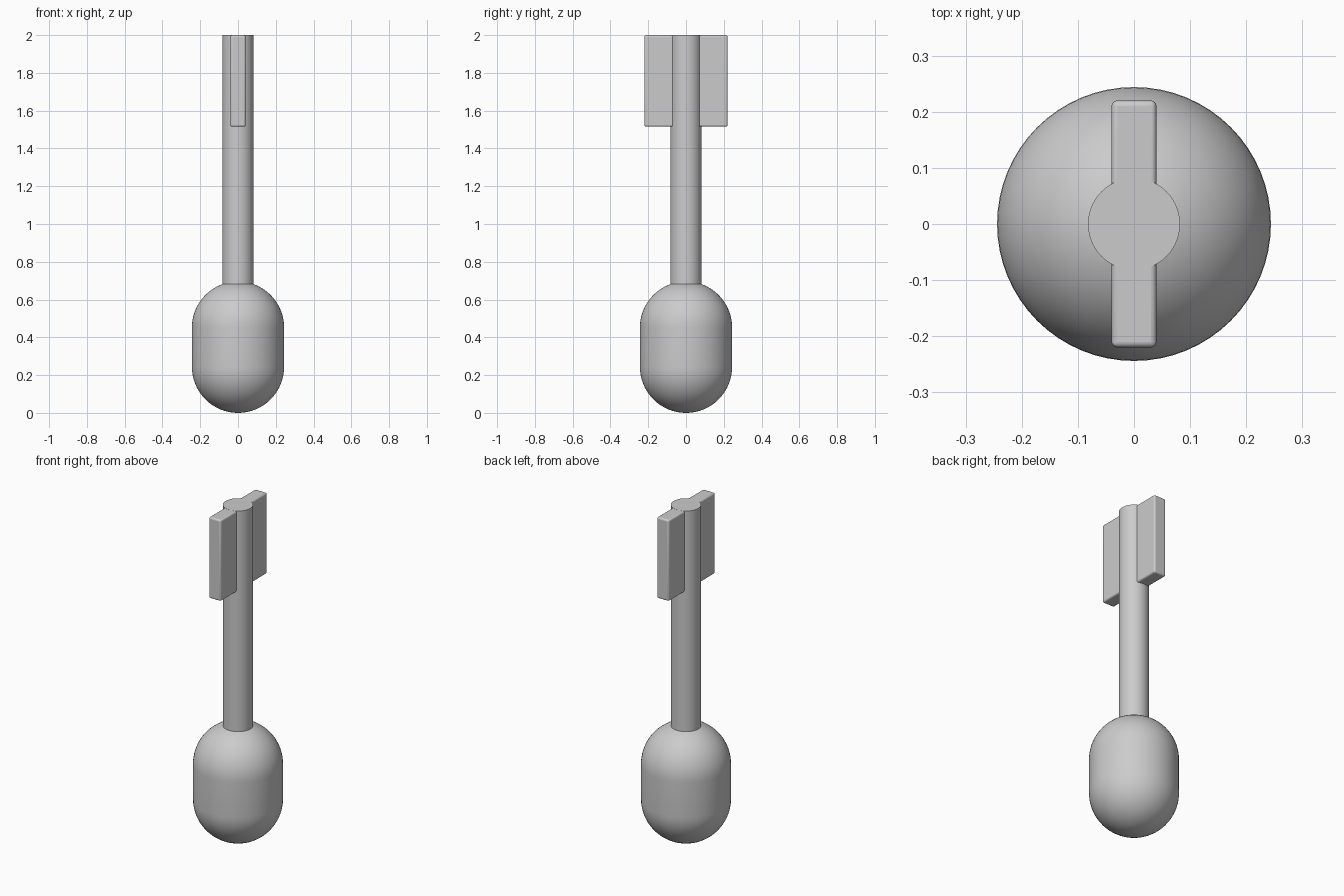
import bpy, bmesh, math

cube = bpy.data.objects.get("Cube")
if cube:
    bpy.data.objects.remove(cube, do_unlink=True)

GREY = (0.6, 0.6, 0.6, 1)
grey = bpy.data.materials.new("plain grey")
grey.use_nodes = True
grey.diffuse_color = GREY
grey.node_tree.nodes["Principled BSDF"].inputs["Base Color"].default_value = GREY


def finish(obj, name):
    obj.name = obj.data.name = name
    obj.data.materials.append(grey)
    bpy.ops.object.select_all(action="DESELECT")
    obj.select_set(True)
    bpy.context.view_layer.objects.active = obj
    bpy.ops.object.shade_smooth_by_angle(angle=math.radians(35))


# Capsule head: a sphere split at its equator and stretched
RADIUS, TOP_CENTRE = 0.244, 0.452
bpy.ops.mesh.primitive_uv_sphere_add(segments=64, ring_count=32, radius=RADIUS)
head = bpy.context.object
bm = bmesh.new()
bm.from_mesh(head.data)
equator = [e for e in bm.edges if all(abs(v.co.z) < 1e-4 for v in e.verts)]
ring = bmesh.ops.extrude_edge_only(bm, edges=equator)["geom"]
ring_verts = {g for g in ring if isinstance(g, bmesh.types.BMVert)}
old_verts = {v for e in equator for v in e.verts}
# Reattach the upper half to the new ring, leaving a straight wall between
upper = [f for f in bm.faces if f.calc_center_median().z > 1e-4]
bmesh.ops.split(bm, geom=upper)
for v in {v for f in bm.faces if f.calc_center_median().z > 1e-4 for v in f.verts} | ring_verts:
    v.co.z += TOP_CENTRE - RADIUS
bmesh.ops.remove_doubles(bm, verts=bm.verts[:], dist=1e-4)
bmesh.ops.recalc_face_normals(bm, faces=bm.faces[:])
for v in bm.verts:
    v.co.z += RADIUS
bm.to_mesh(head.data)
bm.free()
finish(head, "capsule_head")

# Round shaft, sunk into the head
BASE, TOP = 0.6, 2.0
bpy.ops.mesh.primitive_cylinder_add(vertices=64, radius=0.082, depth=TOP - BASE,
                                    location=(0, 0, (TOP + BASE) / 2))
finish(bpy.context.object, "shaft")

# Flat fins on both sides of the shaft, with softened edges
LOW, HIGH = 1.515, 1.9995
bpy.ops.mesh.primitive_cube_add(size=1, location=(0, 0, (LOW + HIGH) / 2))
fins = bpy.context.object
fins.scale = (0.08, 0.44, HIGH - LOW)
bpy.ops.object.transform_apply(location=False, rotation=False, scale=True)
bevel = fins.modifiers.new("soft edges", "BEVEL")
bevel.width = 0.01
bevel.segments = 4
finish(fins, "fins")
